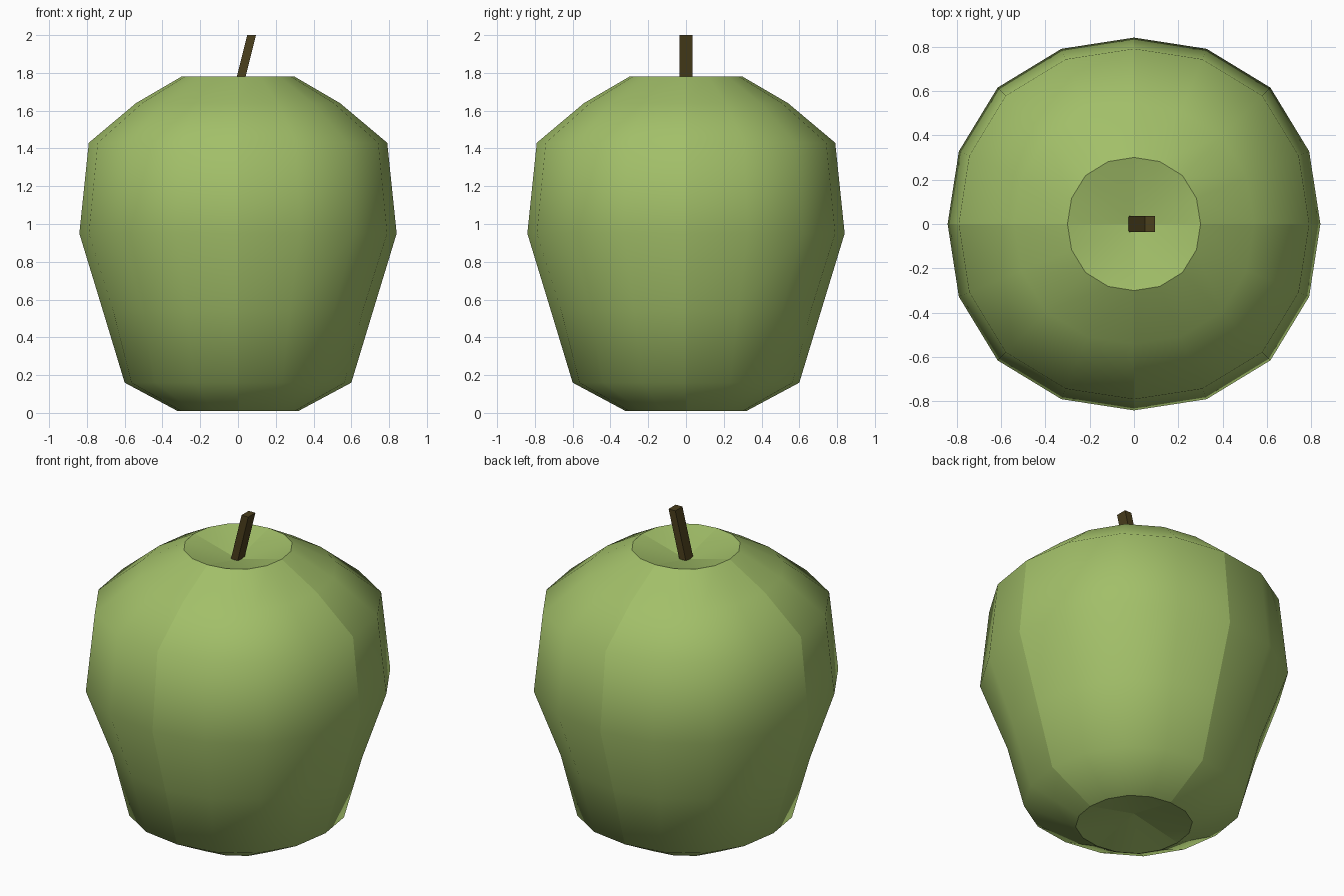
import bpy, bmesh
from math import sin, cos, pi

if "Cube" in bpy.data.objects:
    bpy.data.objects.remove(bpy.data.objects["Cube"])

SEGMENTS = 16


def material(name, color):
    m = bpy.data.materials.new(name)
    m.diffuse_color = (*color, 1)
    m.use_nodes = True
    m.node_tree.nodes["Principled BSDF"].inputs["Base Color"].default_value = m.diffuse_color
    return m


def add_object(name, bm, mat):
    bmesh.ops.recalc_face_normals(bm, faces=bm.faces)
    mesh = bpy.data.meshes.new(name)
    bm.to_mesh(mesh)
    bm.free()
    mesh.materials.append(mat)
    ob = bpy.data.objects.new(name, mesh)
    bpy.context.collection.objects.link(ob)
    return ob


# Fruit body: (radius, height, bulge of the diagonals) from bottom to top
profile = [(0.32, 0.01, 0.03), (0.60, 0.16, 0.035), (0.715, 0.54, 0.0),
           (0.84, 0.95, 0.035), (0.79, 1.43, 0.035), (0.54, 1.64, 0.035),
           (0.30, 1.78, 0.03)]
bm = bmesh.new()
rings = []
for r, z, bulge in profile:
    ring = []
    for i in range(SEGMENTS):
        a = 2 * pi * i / SEGMENTS
        rr = r * (1 + bulge * sin(2 * a) ** 2)
        ring.append(bm.verts.new((rr * cos(a), rr * sin(a), z)))
    rings.append(ring)
for lower, upper in zip(rings, rings[1:]):
    for i in range(SEGMENTS):
        j = (i + 1) % SEGMENTS
        bm.faces.new((lower[i], lower[j], upper[j], upper[i]))

# Hollows at the bottom and around the stem
for ring, depth in ((rings[0], 0.08), (rings[-1], 1.70)):
    tip = bm.verts.new((0, 0, depth))
    for i in range(SEGMENTS):
        bm.faces.new((ring[i], ring[(i + 1) % SEGMENTS], tip))

# Smooth quarters with creased seams between them and around the hollows
for f in bm.faces:
    f.smooth = True
for e in bm.edges:
    p, q = (v.co for v in e.verts)
    seam = any(abs(p[k]) < 1e-4 and abs(q[k]) < 1e-4 for k in (0, 1))
    rim = all(v in rings[0] or v in rings[-1] for v in e.verts)
    e.smooth = not (seam or rim)
add_object("fruit_body", bm, material("green_skin", (0.36, 0.52, 0.14)))

# Stem: leaning square bar
bm = bmesh.new()
bmesh.ops.create_cube(bm, size=1)
for v in bm.verts:
    top = v.co.z > 0
    v.co.x = v.co.x * 0.046 + (0.072 if top else -0.002)
    v.co.y *= 0.07
    v.co.z = 2.0 if top else 1.705
add_object("stem", bm, material("brown_stem", (0.07, 0.05, 0.012)))
